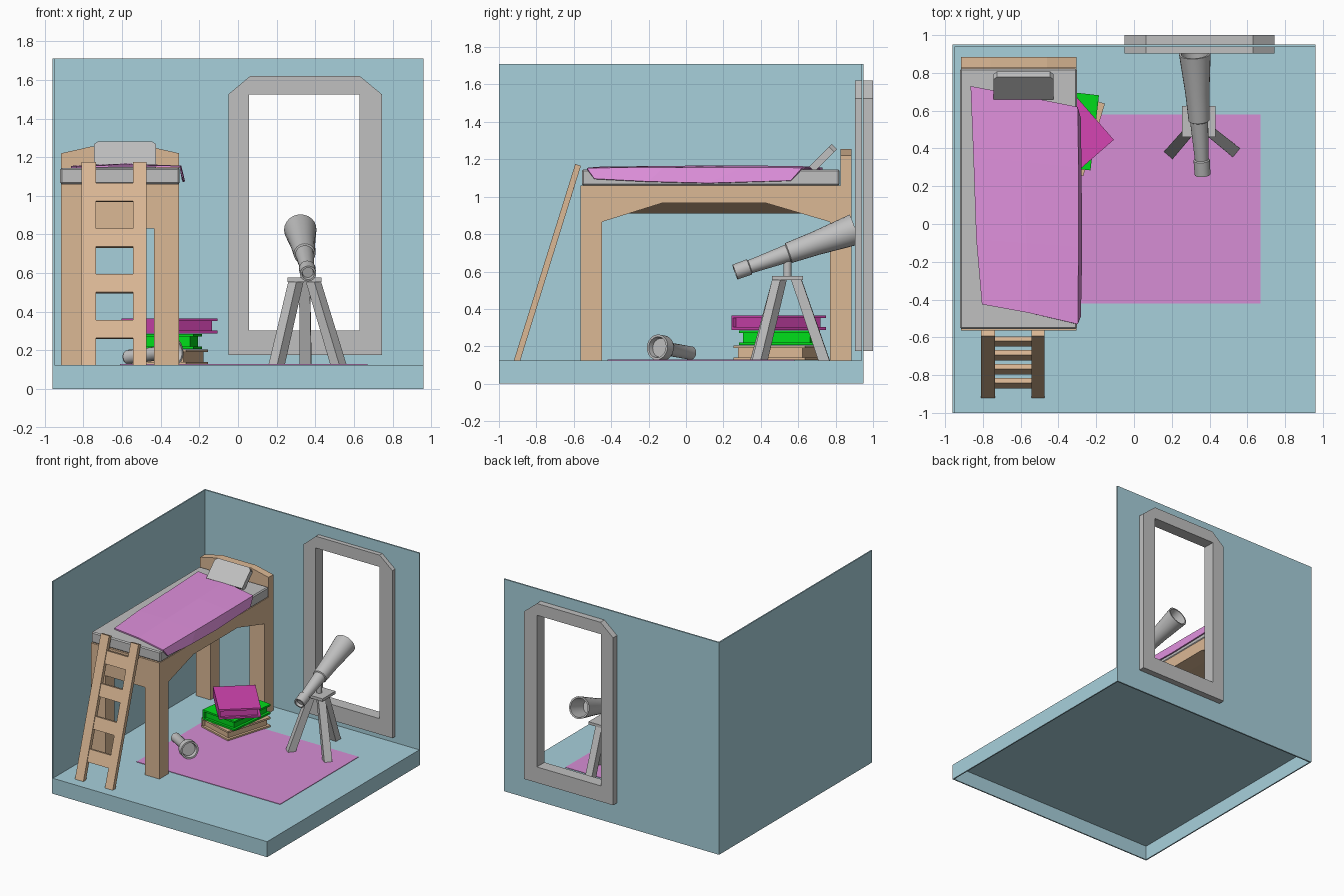
import bpy, bmesh, math
from mathutils import Vector, Matrix

if "Cube" in bpy.data.objects:
    bpy.data.objects.remove(bpy.data.objects["Cube"])


def material(name, rgb):
    m = bpy.data.materials.new(name)
    m.diffuse_color = (*rgb, 1)
    m.use_nodes = True
    m.node_tree.nodes["Principled BSDF"].inputs["Base Color"].default_value = m.diffuse_color
    return m


TEAL = material("wall_teal", (0.39, 0.63, 0.71))
GREY = material("light_grey", (0.53, 0.53, 0.53))
WOOD = material("light_wood", (0.71, 0.48, 0.30))
PINK = material("blanket_pink", (0.74, 0.28, 0.72))
RUG = material("rug_pink", (0.67, 0.27, 0.66))
GREEN = material("book_green", (0.0, 0.72, 0.01))
MAGENTA = material("book_magenta", (0.66, 0.06, 0.45))


def build(name, verts, faces, mat):
    me = bpy.data.meshes.new(name)
    bm = bmesh.new()
    vs = [bm.verts.new(v) for v in verts]
    for f in faces:
        bm.faces.new([vs[i] for i in f])
    bmesh.ops.remove_doubles(bm, verts=bm.verts, dist=1e-5)
    bmesh.ops.recalc_face_normals(bm, faces=bm.faces)
    bm.to_mesh(me)
    bm.free()
    me.materials.append(mat)
    ob = bpy.data.objects.new(name, me)
    bpy.context.collection.objects.link(ob)
    return ob


def loft(name, a, b, mat):
    """Solid between two matching point loops."""
    n = len(a)
    faces = [list(range(n)), list(range(n, 2 * n))]
    faces += [[i, (i + 1) % n, n + (i + 1) % n, n + i] for i in range(n)]
    return build(name, list(a) + list(b), faces, mat)


def prism_x(name, yz, x0, x1, mat):
    return loft(name, [(x0, y, z) for y, z in yz], [(x1, y, z) for y, z in yz], mat)


def prism_y(name, xz, y0, y1, mat):
    return loft(name, [(x, y0, z) for x, z in xz], [(x, y1, z) for x, z in xz], mat)


def box(name, x0, x1, y0, y1, z0, z1, mat):
    return prism_x(name, [(y0, z0), (y1, z0), (y1, z1), (y0, z1)], x0, x1, mat)


def ring_y(name, outer, inner, y0, y1, mat):
    """Flat frame in the xz plane; repeated inner points collapse to corners."""
    n = len(outer)
    verts = [(x, y, z) for y in (y0, y1) for loop in (outer, inner) for x, z in loop]
    faces = []
    for i in range(n):
        j = (i + 1) % n
        flat = inner[i] == inner[j]
        for k in (0, 2 * n):
            f = [k + i, k + j, k + n + j, k + n + i]
            faces.append(f[:3] if flat else f)
        faces.append([i, j, 2 * n + j, 2 * n + i])
        if not flat:
            faces.append([n + i, n + j, 3 * n + j, 3 * n + i])
    # share one index for repeated inner points
    first = {}
    for i, v in enumerate(verts):
        first.setdefault(v, i)
    return build(name, verts, [[first[verts[i]] for i in f] for f in faces], mat)


def lathe(name, start, end, profile, mat, seg=24):
    """Spin (distance, radius) pairs about the line start to end."""
    start, end = Vector(start), Vector(end)
    rot = (end - start).to_track_quat('Z', 'Y').to_matrix()
    verts, faces = [], []
    for t, r in profile:
        for i in range(seg):
            a = 2 * math.pi * i / seg
            verts.append(start + rot @ Vector((r * math.cos(a), r * math.sin(a), t)))
    for k in range(len(profile) - 1):
        for i in range(seg):
            j = (i + 1) % seg
            faces.append([k * seg + i, k * seg + j, (k + 1) * seg + j, (k + 1) * seg + i])
    last = (len(profile) - 1) * seg
    faces += [list(range(seg)), list(range(last, last + seg))]
    ob = build(name, verts, faces, mat)
    for p in ob.data.polygons:
        p.use_smooth = True
    ob.data.set_sharp_from_angle(angle=math.radians(30))
    return ob


# room: raised floor hollow below, two thin walls
W, T, H = 0.96, 0.01, 1.71
box("floor", -W, W, -1, 0.945, 0.117, 0.125, TEAL)
box("floor_front_skirt", -W, W, -1, -1 + T, 0, 0.124, TEAL)
box("floor_right_skirt", W - T, W, -1, 0.945, 0, 0.124, TEAL)
box("left_wall", -W, -W + T, -1, 0.945, 0, H, TEAL)
ring_y("back_wall", [(-W, 0), (W, 0), (W, H), (-W, H)],
       [(0.03, 0.22), (0.665, 0.22), (0.665, 1.54), (0.03, 1.54)], 0.938, 0.95, TEAL)

# window frame with clipped top corners
tl, tr = (0.057, 1.525), (0.63, 1.525)
ring_y("window_frame",
       [(-0.05, 0.175), (0.745, 0.175), (0.745, 1.525), (0.63, 1.62), (0.063, 1.62), (-0.05, 1.525)],
       [(0.057, 0.302), (0.63, 0.302), tr, tr, tl, tl], 0.903, 1.0, GREY)

# rug
box("rug", -0.61, 0.67, -0.42, 0.58, 0.124, 0.129, RUG)

# loft bed: arched sides, end beams, sloped underside
side = [(-0.565, 0.125), (-0.45, 0.125), (-0.45, 0.865), (-0.13, 0.965), (0.43, 0.965), (0.77, 0.865),
        (0.77, 0.125), (0.885, 0.125), (0.885, 1.06), (-0.565, 1.06)]
prism_x("bed_right_side", side, -0.435, -0.305, WOOD)
prism_x("bed_left_side", side, -0.915, -0.785, WOOD)
box("bed_front_beam", -0.785, -0.435, -0.565, -0.45, 0.83, 1.06, WOOD)
box("bed_back_beam", -0.785, -0.435, 0.77, 0.885, 0.83, 1.06, WOOD)
prism_y("bed_underside", [(-0.785, 0.91), (-0.435, 0.967), (-0.435, 1.06), (-0.785, 1.06)],
        -0.45, 0.77, WOOD)
prism_y("headboard", [(-0.915, 1.06), (-0.305, 1.06), (-0.305, 1.22), (-0.46, 1.255),
                      (-0.76, 1.255), (-0.915, 1.22)], 0.825, 0.885, WOOD)

# mattress and leaning pillow
m = box("mattress", -0.92, -0.303, -0.557, 0.822, 1.06, 1.145, GREY)
bev = m.modifiers.new("soft_edge", 'BEVEL')
bev.width, bev.segments = 0.008, 1
p = prism_y("pillow", [(-0.16, -0.085), (0.16, -0.085), (0.16, 0.065), (0.14, 0.085),
                       (-0.14, 0.085), (-0.16, 0.065)], -0.02, 0.02, GREY)
p.matrix_world = Matrix.Translation((-0.585, 0.733, 1.207)) @ Matrix.Rotation(math.radians(-45), 4, 'X')

# blanket: rows from head to foot, each left edge, middle, bed edge, hanging edge
rows = [[(-0.865, 0.73, 1.15), (-0.6, 0.68, 1.157), (-0.30, 0.62, 1.15), (-0.286, 0.56, 1.085)],
        [(-0.85, 0.35, 1.15), (-0.58, 0.33, 1.162), (-0.297, 0.3, 1.152), (-0.281, 0.12, 1.072)],
        [(-0.835, -0.08, 1.15), (-0.57, -0.1, 1.16), (-0.297, -0.12, 1.152), (-0.280, -0.2, 1.08)],
        [(-0.805, -0.425, 1.15), (-0.56, -0.47, 1.155), (-0.30, -0.53, 1.15), (-0.286, -0.49, 1.095)]]
b = build("blanket", [v for r in rows for v in r],
          [[4 * i + j, 4 * i + j + 1, 4 * i + j + 5, 4 * i + j + 4] for i in range(3) for j in range(3)], PINK)
sol = b.modifiers.new("thickness", 'SOLIDIFY')
sol.thickness, sol.offset = 0.01, 0


# ladder leaning on the bed foot
def lean(z):
    return -0.9025 + (z - 0.125) * 0.3125


rail = [(-0.92, 0.125), (-0.886, 0.125), (-0.562, 1.165), (-0.592, 1.175)]
prism_x("ladder_left_rail", rail, -0.81, -0.735, WOOD)
prism_x("ladder_right_rail", rail, -0.543, -0.473, WOOD)
for i in range(4):
    z0 = 0.265 + 0.236 * i
    z1 = z0 + 0.093
    prism_x("ladder_rung_%d" % (i + 1),
            [(lean(z0) - 0.012, z0), (lean(z0) + 0.014, z0 - 0.006),
             (lean(z1) + 0.014, z1 - 0.006), (lean(z1) - 0.012, z1)], -0.737, -0.541, WOOD)

# stacked books: two covers, inset pages and a spine
for name, cx, cy, ang, z, mat in (("wood_book", -0.36, 0.49, 73.3, 0.127, WOOD),
                                  ("green_book", -0.362, 0.50, 83.6, 0.207, GREEN),
                                  ("magenta_book", -0.355, 0.495, 131, 0.288, MAGENTA)):
    parts = [("bottom_cover", -0.2, 0.2, -0.155, 0.155, 0, 0.014),
             ("top_cover", -0.2, 0.2, -0.155, 0.155, 0.064, 0.078),
             ("pages", -0.18, 0.18, -0.135, 0.145, 0.014, 0.064),
             ("spine", -0.2, 0.2, 0.141, 0.155, 0.014, 0.064)]
    for part, *d in parts:
        ob = box(name + "_" + part, *d, mat)
        ob.matrix_world = Matrix.Translation((cx, cy, z)) @ Matrix.Rotation(math.radians(ang), 4, 'Z')

# torch lying on the floor
lathe("torch", (-0.58, 0.03, 0.163), (-0.32, -0.155, 0.196),
      [(0, 0.03), (0.008, 0.036), (0.20, 0.036), (0.255, 0.062), (0.262, 0.068), (0.318, 0.068),
       (0.318, 0.056), (0.29, 0.05)], GREY)

# telescope tube
lathe("telescope_tube", (0.363, 0.262, 0.597), (0.322, 0.905, 0.826),
      [(0.02, 0.028), (0, 0.032), (0, 0.042), (0.08, 0.043), (0.085, 0.036), (0.30, 0.048), (0.305, 0.056),
       (0.46, 0.064), (0.68, 0.084), (0.68, 0.072), (0.52, 0.055)], GREY)
lathe("telescope_post", (0.345, 0.542, 0.57), (0.345, 0.542, 0.69), [(0, 0.022), (0.12, 0.022)], GREY, 16)

# tripod
box("tripod_plate", 0.255, 0.432, 0.46, 0.625, 0.555, 0.577, GREY)
for name, foot, top in (("left", (0.20, 0.385), (0.30, 0.50)), ("right", (0.52, 0.395), (0.39, 0.50)),
                        ("back", (0.35, 0.738), (0.345, 0.59))):
    a = math.atan2(foot[1] - top[1], foot[0] - top[0])

    def square(c, z, h):
        return [(c[0] + h * 1.414 * math.cos(a + math.pi / 4 + k * math.pi / 2),
                 c[1] + h * 1.414 * math.sin(a + math.pi / 4 + k * math.pi / 2), z) for k in range(4)]
    loft("tripod_%s_leg" % name, square(foot, 0.125, 0.03), square(top, 0.557, 0.028), GREY)
